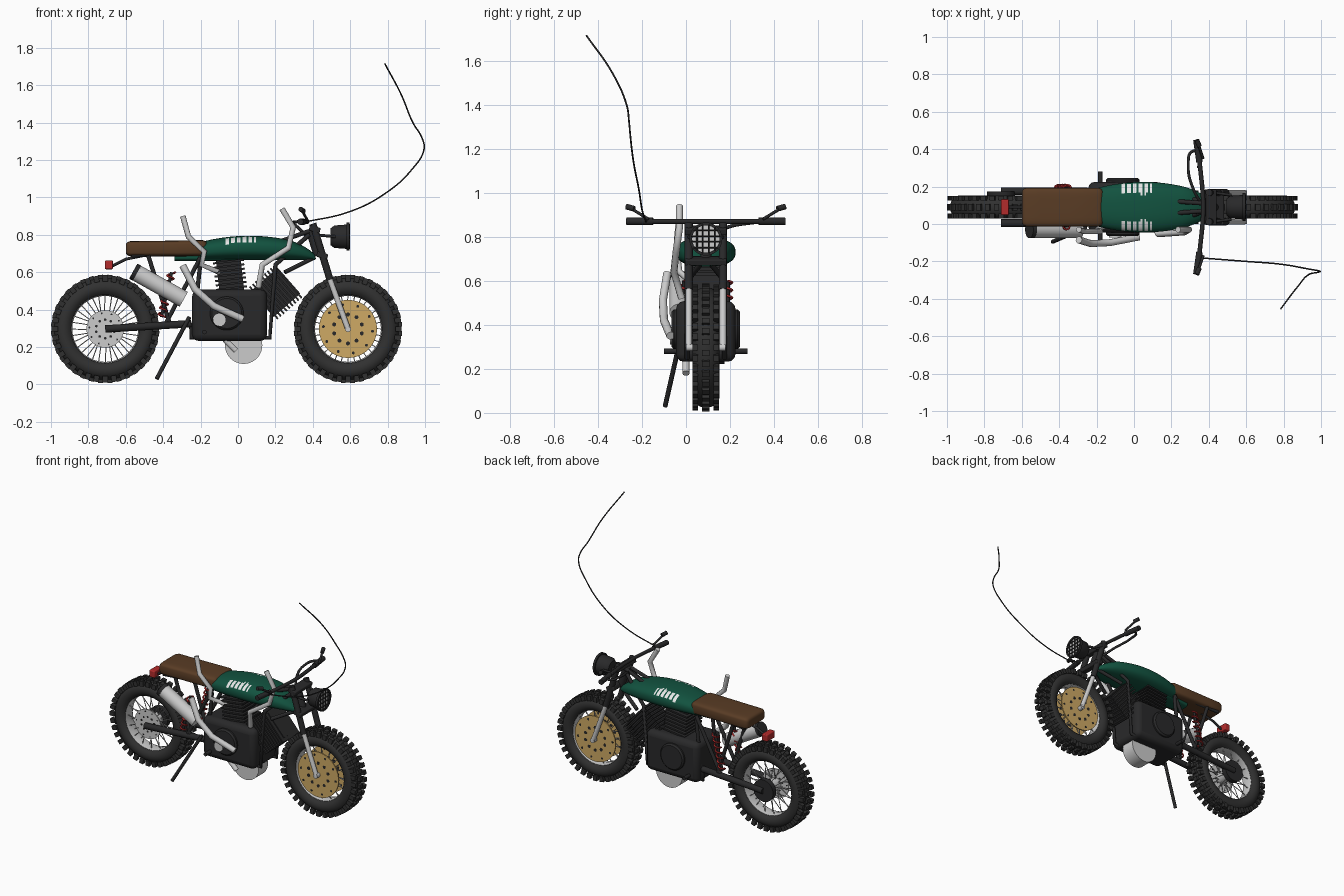
import bpy, bmesh, math
from mathutils import Vector, Matrix

if "Cube" in bpy.data.objects:
    bpy.data.objects.remove(bpy.data.objects["Cube"])

C = 0.09          # centre plane of the bike
SIDES = (-1, 1)


def material(name, r, g, b):
    m = bpy.data.materials.new(name)
    m.use_nodes = True
    m.diffuse_color = (r, g, b, 1)
    m.node_tree.nodes["Principled BSDF"].inputs["Base Color"].default_value = (r, g, b, 1)
    return m


BLACK = material("black", 0.022, 0.022, 0.023)
RUBBER = material("rubber", 0.03, 0.03, 0.03)
GREEN = material("tank green", 0.006, 0.085, 0.05)
BROWN = material("seat leather", 0.1, 0.045, 0.018)
SILVER = material("silver", 0.6, 0.6, 0.6)
GOLD = material("gold", 0.62, 0.4, 0.13)
RED = material("red", 0.45, 0.025, 0.025)
WHITE = material("white", 0.85, 0.85, 0.85)


def finish(name, bm, mat, bevel=0):
    bmesh.ops.recalc_face_normals(bm, faces=bm.faces)
    me = bpy.data.meshes.new(name)
    bm.to_mesh(me)
    bm.free()
    me.materials.append(mat)
    me.shade_smooth()
    me.set_sharp_from_angle(angle=math.radians(35))
    ob = bpy.data.objects.new(name, me)
    bpy.context.collection.objects.link(ob)
    if bevel:
        mod = ob.modifiers.new("bevel", "BEVEL")
        mod.width, mod.segments = bevel, 3
    return ob


def lathe(name, profile, mat, at, axis=(0, 1, 0), n=40):
    """Turn (distance along axis, radius) points around an axis."""
    bm = bmesh.new()
    rings = []
    for d, r in profile:
        turns = [2 * math.pi * i / n for i in range(n)]
        rings.append([bm.verts.new((r * math.cos(a), r * math.sin(a), d)) for a in turns])
    for a, b in zip(rings, rings[1:]):
        for i in range(n):
            bm.faces.new((a[i], a[(i + 1) % n], b[(i + 1) % n], b[i]))
    bmesh.ops.remove_doubles(bm, verts=bm.verts, dist=1e-5)
    turn = Vector(axis).to_track_quat("Z", "Y").to_matrix().to_4x4()
    bm.transform(Matrix.Translation(at) @ turn)
    return finish(name, bm, mat)


def rod(name, a, b, r, mat, n=24):
    d = Vector(b) - Vector(a)
    h = d.length
    return lathe(name, [(0, 0), (0, r), (h, r), (h, 0)], mat, a, d, n)


def boxes(name, items, mat, bevel=0):
    """Boxes from (centre, size, tilt about y)."""
    bm = bmesh.new()
    for at, size, tilt in items:
        m = Matrix.Translation(at) @ Matrix.Rotation(tilt, 4, "Y") @ Matrix.Diagonal((*size, 1))
        bmesh.ops.create_cube(bm, size=1, matrix=m)
    return finish(name, bm, mat, bevel)


def tube(name, paths, r, mat, smooth=False, sides=3):
    cu = bpy.data.curves.new(name, "CURVE")
    cu.dimensions, cu.bevel_depth, cu.bevel_resolution = "3D", r, sides
    cu.use_fill_caps = True
    for path in paths:
        sp = cu.splines.new("BEZIER")
        sp.bezier_points.add(len(path) - 1)
        for p, co in zip(sp.bezier_points, path):
            p.co = co
            p.handle_left_type = p.handle_right_type = "AUTO" if smooth else "VECTOR"
        sp.resolution_u = 8 if smooth else 1
    cu.materials.append(mat)
    ob = bpy.data.objects.new(name, cu)
    bpy.context.collection.objects.link(ob)
    return ob


def loft(name, xs, section, mat, power, n=32):
    """Skin rounded sections; section(x) gives half width, bottom and top."""
    bm = bmesh.new()
    rings = []
    for x in xs:
        w, lo, hi = section(x)
        ring = []
        for i in range(n):
            c, s = math.cos(2 * math.pi * i / n), math.sin(2 * math.pi * i / n)
            y = math.copysign(abs(c) ** (2 / power), c) * w
            z = math.copysign(abs(s) ** (2 / power), s) * (hi - lo) / 2
            ring.append(bm.verts.new((x, C + y, (hi + lo) / 2 + z)))
        rings.append(ring)
    for a, b in zip(rings, rings[1:]):
        for i in range(n):
            bm.faces.new((a[i], a[(i + 1) % n], b[(i + 1) % n], b[i]))
    bm.faces.new(rings[0])
    bm.faces.new(rings[-1])
    return finish(name, bm, mat)


# Wheels
def wheel(label, x):
    z, at = 0.297, (x, C, 0.297)
    arc = [math.radians(a) for a in range(-140, 141, 20)]
    lathe(label + "_tyre", [(0.062 * math.sin(a), 0.222 + 0.052 * math.cos(a)) for a in arc],
          RUBBER, at, n=64)
    bm = bmesh.new()
    count = 36
    for i in range(count):
        for y, r, size in ((-0.048, 0.27, (0.028, 0.026, 0.034)), (0, 0.277, (0.026, 0.034, 0.026)),
                           (0.048, 0.27, (0.028, 0.026, 0.034))):
            a = 2 * math.pi * (i + (0.5 if y == 0 else 0)) / count
            m = (Matrix.Translation(at) @ Matrix.Rotation(a, 4, "Y")
                 @ Matrix.Translation((0, y, r)) @ Matrix.Diagonal((*size, 1)))
            bmesh.ops.create_cube(bm, size=1, matrix=m)
    finish(label + "_tread_knobs", bm, RUBBER)
    lathe(label + "_rim", [(-0.042, 0.198), (-0.042, 0.184), (0, 0.176), (0.042, 0.184),
                           (0.042, 0.198), (-0.042, 0.198)], SILVER, at, n=56)
    rod(label + "_hub", (x, C - 0.05, z), (x, C + 0.05, z), 0.04, SILVER)
    spokes = []
    for i in range(32):
        a = 2 * math.pi * i / 32
        b = a + (0.2 if i % 4 < 2 else -0.2)
        y = C + (0.035 if i % 2 else -0.035)
        spokes.append([(x + 0.038 * math.cos(b), y, z + 0.038 * math.sin(b)),
                       (x + 0.185 * math.cos(a), C + (y - C) * 0.4, z + 0.185 * math.sin(a))])
    tube(label + "_spokes", spokes, 0.0028, SILVER, sides=1)


def brake_disc(label, x, y, r, mat):
    z = 0.297
    rod(label, (x, y - 0.004, z), (x, y + 0.004, z), r, mat, 48)
    for ring, size in ((0.85, 0.05), (0.5, 0.07)):
        for i in range(10):
            a = math.pi * (i + ring) / 5
            px, pz = x + r * ring * math.cos(a), z + r * ring * math.sin(a)
            rod(label + "_hole", (px, y - 0.005, pz), (px, y + 0.005, pz), r * size, BLACK, 10)


RX, FX = -0.71, 0.588
wheel("rear", RX)
wheel("front", FX)
for s in SIDES:
    brake_disc("front_brake_disc", FX, C + s * 0.054, 0.155, GOLD)
brake_disc("rear_brake_disc", RX, C - 0.054, 0.1, SILVER)
rod("rear_sprocket", (RX, C + 0.05, 0.297), (RX, C + 0.085, 0.297), 0.075, BLACK, 32)


# Tank, its painted bars and the seat
def tank_section(x):
    end = math.sqrt(max(0.02, 1 - ((x - 0.26) / 0.155) ** 2)) if x > 0.26 else 1
    top = 0.795 - 0.5 * (x - 0.06) ** 2
    return 0.135 * (1 - ((x - 0.05) / 0.5) ** 2) * (0.45 + 0.55 * end), 0.665, 0.68 + (top - 0.68) * end


tank = loft("fuel_tank", [-0.2 + 0.0102 * i for i in range(61)], tank_section, GREEN, 2.5, 48)
tank.data.materials.append(WHITE)
for f in tank.data.polygons:
    c = f.center
    if -0.07 < c.x < 0.1 and 0.07 < abs(c.y - C) < 0.125 and c.z > 0.74 and int((c.x + 1) / 0.0102) % 3:
        f.material_index = 1
loft("tank_tail", [-0.34, -0.3, -0.2, 0.0], lambda x: (0.05 + 0.1 * (x + 0.34), 0.66, 0.7), GREEN, 3)


def seat_section(x):
    edge = min(x + 0.6, -0.165 - x)
    k = math.sqrt(max(0, 1 - max(0, 1 - edge / 0.03) ** 2))
    return 0.08 + 0.024 * k, 0.685 + 0.02 * (1 - k), 0.745 + 0.022 * k + 0.02 * max(0, x + 0.45)


loft("seat", [-0.6, -0.597, -0.59, -0.575, -0.5, -0.35, -0.19, -0.175, -0.168, -0.165],
     seat_section, BROWN, 5)
boxes("tail_light", [((-0.69, C, 0.64), (0.042, 0.085, 0.048), 0)], RED, 0.006)
tube("tail_light_bracket", [[(-0.68, C, 0.63), (-0.6, C, 0.67), (-0.5, C, 0.69)]], 0.008, BLACK)

# Engine with two finned cylinders
boxes("engine_block", [((-0.045, C, 0.37), (0.4, 0.27, 0.275), 0)], BLACK, 0.035)
for s in SIDES:
    y = C + s * 0.12
    lathe("engine_cover", [(0, 0.09), (0.025, 0.09), (0.035, 0.08), (0.035, 0)], BLACK,
          (-0.06, y, 0.38), (0, s, 0))
rod("engine_cap", (-0.1, -0.072, 0.345), (-0.1, -0.05, 0.345), 0.034, SILVER)


def cylinder(label, base, tilt, width, height, count):
    up = Vector((math.sin(tilt), 0, math.cos(tilt)))
    base = Vector(base)
    boxes(label + "_core", [(base + up * height / 2, (width * 0.8, 0.13, height), tilt)], BLACK)
    boxes(label + "_fins", [(base + up * height * (i + 0.5) / count,
                             (width, 0.18, height / count * 0.45), tilt) for i in range(count)], BLACK)


cylinder("rear_cylinder", (-0.03, C, 0.48), -0.12, 0.165, 0.19, 8)
cylinder("front_cylinder", (0.13, C, 0.43), 0.85, 0.23, 0.19, 9)
rod("belly_canister", (0.03, C - 0.05, 0.21), (0.03, C + 0.05, 0.21), 0.1, SILVER, 40)
tube("belly_pipe", [[(-0.07, 0.0, 0.24), (-0.01, 0.0, 0.18)]], 0.016, SILVER)

# Frame, swing arm, shocks and stand
for s in SIDES:
    y = C + s * 0.085
    tube("frame_rails", [
        [(0.38, C + s * 0.02, 0.8), (0.2, y, 0.64), (0.17, y, 0.25), (-0.25, y, 0.25), (-0.25, y, 0.33)],
        [(0.41, C + s * 0.02, 0.68), (0.25, y, 0.6)],
        [(0.38, C + s * 0.02, 0.82), (0.1, C + s * 0.04, 0.72), (-0.57, y, 0.69)],
        [(-0.48, y, 0.69), (-0.36, y, 0.31)],
        [(-0.2, y, 0.68), (-0.4, y, 0.3)],
        [(-0.2, y, 0.66), (-0.24, y, 0.3)]], 0.012, BLACK)
    tube("swing_arm", [[(RX, C + s * 0.085, 0.297), (-0.25, C + s * 0.085, 0.325)]], 0.021, BLACK)
    top, low = Vector((-0.355, C + s * 0.1, 0.6)), Vector((-0.41, C + s * 0.1, 0.36))
    tube("shock_rod", [[top, low]], 0.009, BLACK)
    coil = []
    for i in range(57):
        a = 2 * math.pi * i / 8
        coil.append(top.lerp(low, i / 56) + Vector((0.02 * math.cos(a), 0.02 * math.sin(a), 0)))
    tube("shock_spring", [coil], 0.0055, RED, sides=1)
    rod("foot_peg", (-0.18, C + s * 0.1, 0.28), (-0.18, C + s * 0.19, 0.28), 0.012, BLACK, 12)
tube("kickstand", [[(-0.26, -0.02, 0.36), (-0.435, -0.095, 0.03)]], 0.011, BLACK)

# Exhaust
rod("muffler", (-0.54, -0.03, 0.595), (-0.29, -0.03, 0.455), 0.045, SILVER, 32)
rod("muffler_tip", (-0.56, -0.03, 0.606), (-0.54, -0.03, 0.595), 0.046, BLACK, 32)
tube("rear_exhaust_pipe", [[(-0.295, -0.03, 0.9), (-0.265, -0.04, 0.79), (-0.18, -0.04, 0.71),
                            (-0.195, -0.03, 0.64), (-0.1, 0.02, 0.6)]], 0.015, SILVER)
tube("side_exhaust_pipe", [[(-0.295, -0.085, 0.635), (-0.23, -0.105, 0.51), (-0.13, -0.1, 0.42),
                            (0.025, -0.07, 0.35)]], 0.019, SILVER)
tube("front_exhaust_pipe", [[(0.235, -0.03, 0.94), (0.295, -0.03, 0.84), (0.27, -0.045, 0.73),
                             (0.13, -0.055, 0.64), (0.11, -0.02, 0.52)]], 0.016, SILVER)

# Fork and headlight
for s in SIDES:
    y = C + s * 0.078
    rod("fork_upper", (0.4, y, 0.86), (0.492, y, 0.56), 0.019, BLACK)
    rod("fork_lower", (0.485, y, 0.58), (FX, y, 0.297), 0.015, SILVER)
    tube("headlight_bracket", [[(0.42, y, 0.8), (0.52, C + s * 0.065, 0.79)]], 0.008, BLACK)
boxes("fork_clamps", [((0.41, C, 0.83), (0.06, 0.19, 0.03), 0.3),
                      ((0.45, C, 0.69), (0.06, 0.19, 0.03), 0.3)], BLACK, 0.006)
rod("steering_head", (0.385, C, 0.83), (0.43, C, 0.69), 0.025, BLACK)
rod("front_axle", (FX, C - 0.09, 0.297), (FX, C + 0.09, 0.297), 0.016, SILVER)
lathe("headlight_shell", [(0, 0), (0, 0.045), (0.02, 0.06), (0.085, 0.065), (0.085, 0.075),
                          (0.1, 0.075), (0.1, 0.062), (0.09, 0.062)], BLACK, (0.495, C, 0.79), (1, 0, 0))
rod("headlight_lens", (0.57, C, 0.79), (0.588, C, 0.79), 0.063, SILVER, 32)
grille = []
for k in (-0.04, -0.013, 0.013, 0.04):
    h = math.sqrt(0.068 ** 2 - k * k)
    grille += [[(0.594, C + k, 0.79 - h), (0.594, C + k, 0.79 + h)],
               [(0.594, C - h, 0.79 + k), (0.594, C + h, 0.79 + k)]]
tube("headlight_grille", grille, 0.004, BLACK, sides=1)

# Handlebar, levers and cables
tube("handlebar", [[(0.335, C - 0.35, 0.87), (0.355, C - 0.2, 0.87), (0.37, C, 0.87),
                    (0.355, C + 0.2, 0.87), (0.335, C + 0.35, 0.87)]], 0.012, BLACK, True)
for s in SIDES:
    rod("grip", (0.333, C + s * 0.36, 0.87), (0.35, C + s * 0.24, 0.87), 0.017, BLACK, 16)
    tube("lever_stalk", [[(0.37, C + s * 0.26, 0.88), (0.34, C + s * 0.35, 0.935)]], 0.007, BLACK)
    rod("lever_knob", (0.35, C + s * 0.325, 0.927), (0.335, C + s * 0.36, 0.937), 0.013, BLACK, 12)
tube("clutch_cable", [[(0.345, 0.3, 0.87), (0.35, 0.37, 0.875), (0.315, 0.39, 0.87),
                       (0.29, 0.31, 0.865), (0.32, 0.18, 0.84), (0.36, 0.11, 0.8)]], 0.008, BLACK, True)
tube("loose_cable", [[(0.34, -0.18, 0.865), (0.6, -0.2, 0.925), (0.785, -0.215, 1.02),
                      (0.93, -0.24, 1.15), (0.995, -0.253, 1.26), (0.985, -0.258, 1.315),
                      (0.935, -0.27, 1.4), (0.875, -0.335, 1.545), (0.785, -0.453, 1.715)]],
     0.004, BLACK, True)
